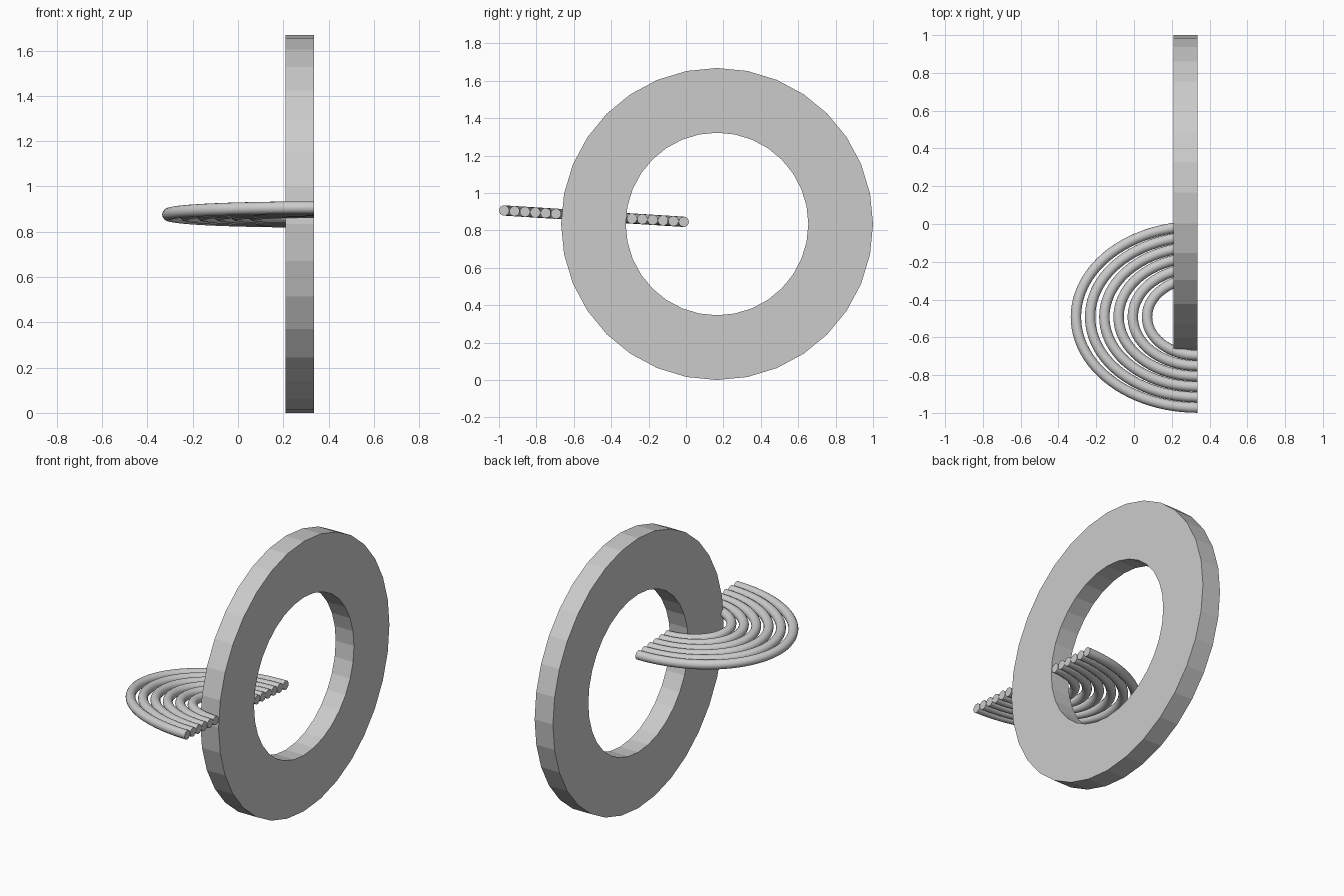
import bpy, bmesh, math
from mathutils import Matrix, Vector

if "Cube" in bpy.data.objects:
    bpy.data.objects.remove(bpy.data.objects["Cube"])

grey = bpy.data.materials.new("light grey")
grey.diffuse_color = (0.6, 0.6, 0.6, 1)
grey.use_nodes = True
grey.node_tree.nodes["Principled BSDF"].inputs["Base Color"].default_value = grey.diffuse_color


def make_object(name, bm):
    bmesh.ops.recalc_face_normals(bm, faces=bm.faces)
    mesh = bpy.data.meshes.new(name)
    bm.to_mesh(mesh)
    bm.free()
    mesh.materials.append(grey)
    ob = bpy.data.objects.new(name, mesh)
    bpy.context.collection.objects.link(ob)
    return ob


# Flat-sided ring standing upright: a rectangular section swept round the x axis
X_IN, X_OUT = 0.21, 0.335
SIDES = 32
bm = bmesh.new()
loops = []
for i in range(SIDES):
    a = 2 * math.pi * i / SIDES
    loops.append([bm.verts.new((x, 0.166 + r * math.cos(a), 0.834 + r * math.sin(a)))
                  for x, r in ((X_IN, 0.834), (X_OUT, 0.834), (X_OUT, 0.488), (X_IN, 0.488))])
for i in range(SIDES):
    p, q = loops[i], loops[(i + 1) % SIDES]
    for k in range(4):
        m = (k + 1) % 4
        bm.faces.new((p[k], p[m], q[m], q[k]))
make_object("upright_ring", bm)


# Round tube bent into half an ellipse, with flat capped ends
def half_tube(name, rx, ry, radius=0.0275, steps=48, sides=16):
    bm = bmesh.new()
    rows = []
    for i in range(steps + 1):
        t = math.pi * (0.5 + i / steps)
        centre = Vector((rx * math.cos(t), ry * math.sin(t), 0))
        out = Vector((ry * math.cos(t), rx * math.sin(t), 0)).normalized()
        rows.append([bm.verts.new(centre + radius * (out * math.cos(b) + Vector((0, 0, math.sin(b)))))
                     for b in (2 * math.pi * k / sides for k in range(sides))])
    for p, q in zip(rows, rows[1:]):
        for k in range(sides):
            m = (k + 1) % sides
            bm.faces.new((p[k], p[m], q[m], q[k]))
    bm.faces.new(rows[0])
    bm.faces.new(rows[-1])
    # Tilt the fan of tubes slightly and set it through the ring
    bm.transform(Matrix.Translation((X_OUT, -0.492, 0.876)) @ Matrix.Rotation(math.radians(-3.6), 4, 'X'))
    ob = make_object(name, bm)
    bpy.ops.object.select_all(action='DESELECT')
    ob.select_set(True)
    bpy.context.view_layer.objects.active = ob
    bpy.ops.object.shade_smooth_by_angle(angle=math.radians(40))


# Six nested tubes
for i in range(6):
    half_tube(f"curved_tube_{i + 1}", 0.6425 - 0.0753 * i, 0.481 - 0.0555 * i)
